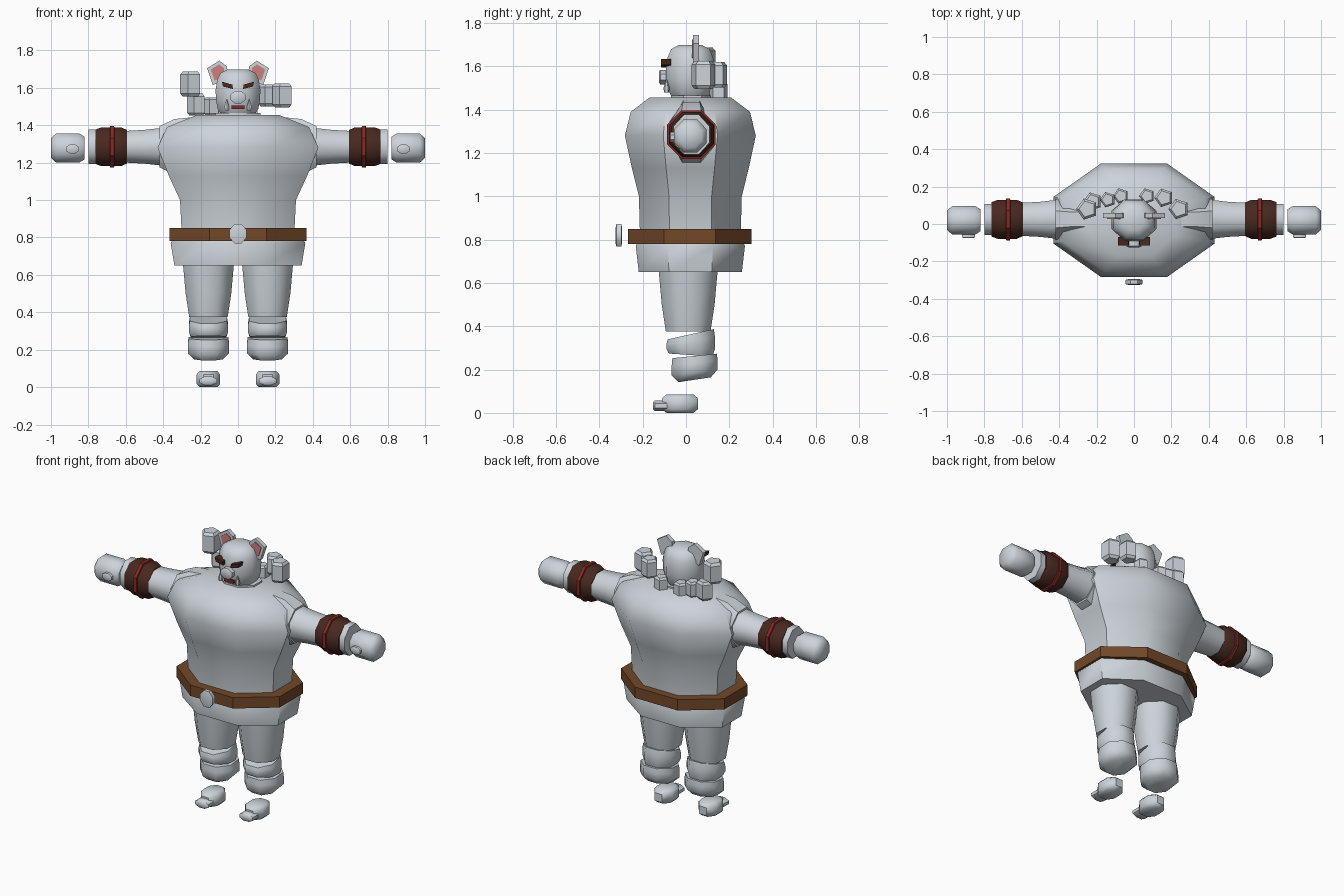
import bpy, bmesh, math
from mathutils import Vector

if "Cube" in bpy.data.objects:
    bpy.data.objects.remove(bpy.data.objects["Cube"])


def material(name, *rgb):
    result = bpy.data.materials.new(name)
    result.use_nodes = True
    result.diffuse_color = (*rgb, 1)
    shader = result.node_tree.nodes["Principled BSDF"]
    shader.inputs["Base Color"].default_value = (*rgb, 1)
    return result


GREY = material("pale grey", 0.61, 0.66, 0.7)
BELT = material("belt brown", 0.17, 0.065, 0.022)
DARK = material("dark brown", 0.065, 0.022, 0.014)
RED = material("deep red", 0.25, 0.022, 0.018)
PINK = material("ear pink", 0.62, 0.21, 0.21)


def loft(name, rings, mat, smooth):
    """Skin equal-length point rings and cap both ends."""
    bm = bmesh.new()
    loops = [[bm.verts.new(point) for point in ring] for ring in rings]
    count = len(loops[0])
    for lower, upper in zip(loops, loops[1:]):
        for i in range(count):
            j = (i + 1) % count
            bm.faces.new((lower[i], lower[j], upper[j], upper[i]))
    bm.faces.new(loops[0])
    bm.faces.new(loops[-1])
    bmesh.ops.recalc_face_normals(bm, faces=bm.faces)
    mesh = bpy.data.meshes.new(name)
    bm.to_mesh(mesh)
    bm.free()
    mesh.materials.append(mat)
    part = bpy.data.objects.new(name, mesh)
    bpy.context.collection.objects.link(part)
    if smooth:
        bpy.ops.object.select_all(action="DESELECT")
        part.select_set(True)
        bpy.context.view_layer.objects.active = part
        bpy.ops.object.shade_smooth_by_angle(angle=math.radians(48))


def stack(name, axis, centre, sections, mat=GREY, sides=8, side=1, smooth=True):
    """Loft polygons along an axis; section = (position, half u, half v, slope along v)."""
    corner = 1 / math.cos(math.pi / sides)
    rings = []
    for position, half_u, half_v, slope in sections:
        ring = []
        for i in range(sides):
            angle = math.tau * (i + 0.5) / sides
            u = half_u * corner * math.cos(angle)
            v = half_v * corner * math.sin(angle)
            w = position + slope * v
            local = {"x": (w, u, v), "y": (u, w, v), "z": (u, v, w)}[axis]
            point = Vector(local) + Vector(centre)
            point.x *= side
            ring.append(point)
        rings.append(ring)
    loft(name, rings, mat, smooth)


def barrel(name, axis, centre, half, taper=(0.75, 0.75), rim=0.25, slopes=(0, 0), **options):
    """Prism with half extents (x, y, z), narrowed and optionally slanted at its ends."""
    index = "xyz".index(axis)
    length = half[index]
    u, v = [size for i, size in enumerate(half) if i != index]
    sections = []
    for t, scale in ((-1, taper[0]), (rim - 1, 1), (1 - rim, 1), (1, taper[1])):
        slope = slopes[0] + (slopes[1] - slopes[0]) * (t + 1) / 2
        sections.append((t * length, u * scale, v * scale, slope))
    stack(name, axis, centre, sections, **options)


def cone(name, axis, centre, profile, depth_ratio=1, **options):
    """Stack described by (position, radius) pairs."""
    sections = [(t, r, r * depth_ratio, 0) for t, r in profile]
    stack(name, axis, centre, sections, **options)


def plate(name, outline, front, back, mat, side):
    """Flat outline (x, z) with thickness along y."""
    rings = [[(x * side, y, z) for x, z in outline] for y in (front, back)]
    loft(name, rings, mat, False)


STRAIGHT = (1, 1)

# Trunk, with the depth following the width
girth = [(0.8, 0.3), (1, 0.31), (1.13, 0.37), (1.28, 0.43), (1.39, 0.38), (1.455, 0.22)]
stack("torso", "z", (0, 0.02, 0), [(z, r, 0.07 + r * 0.54, 0) for z, r in girth])
cone("tunic_skirt", "z", (0, 0.02, 0), [(0.65, 0.34), (0.77, 0.36), (0.8, 0.34)],
     depth_ratio=0.7)
barrel("belt", "z", (0, 0.017, 0.815), (0.367, 0.285, 0.035), taper=STRAIGHT,
       mat=BELT, smooth=False)
barrel("buckle", "y", (0, -0.31, 0.82), (0.045, 0.015, 0.052), taper=(0.7, 0.7))

# Head: a squarish dome
dome = []
for step in range(7):
    angle = step * 0.42 - 1.1
    dome.append((0.13 * math.sin(angle), 0.12 * math.cos(angle) ** 0.4))
cone("head", "z", (0, 0.02, 1.57), dome, depth_ratio=0.94)
barrel("collar", "z", (0, 0.03, 1.445), (0.12, 0.1, 0.02), taper=STRAIGHT)
barrel("muzzle", "y", (0, -0.1, 1.55), (0.04, 0.025, 0.034), taper=(0.7, 1))
barrel("mouth", "y", (0, -0.085, 1.496), (0.034, 0.01, 0.01), taper=STRAIGHT,
       mat=RED, sides=4, smooth=False)

ARM_Y, ARM_Z, LEG_X = 0.025, 1.285, 0.158
arm = (0, ARM_Y, ARM_Z)

for side, tag in ((1, "left_"), (-1, "right_")):
    # Face details
    brow = [(0.027, 1.594), (0.08, 1.607), (0.086, 1.633), (0.03, 1.617)]
    plate(tag + "eyebrow", brow, -0.115, -0.07, DARK, side)
    cone(tag + "tusk", "z", (0.06, -0.09, 1.5), [(-0.02, 0.01), (0, 0.012), (0.04, 0.002)],
         sides=6, side=side)
    ear = [(0.05, 1.65), (0.06, 1.715), (0.1, 1.745), (0.165, 1.705), (0.135, 1.615)]
    plate(tag + "ear", ear, 0.032, 0.06, GREY, side)
    middle = Vector((0.105, 1.685))
    inner = [middle.lerp(Vector(point), 0.66) for point in ear]
    plate(tag + "ear_inside", inner, 0.028, 0.034, PINK, side)

    # Arm
    stack(tag + "shoulder", "x", arm,
          [(0.25, 0.09, 0.157, 0), (0.34, 0.095, 0.148, 0), (0.42, 0.11, 0.11, 0)], side=side)
    cone(tag + "upper_arm", "x", arm, [(0.36, 0.11), (0.5, 0.094), (0.62, 0.087)],
         depth_ratio=0.96, side=side)
    barrel(tag + "bracer", "x", (0.678, ARM_Y, ARM_Z), (0.085, 0.104, 0.104),
           taper=(0.86, 0.88), rim=0.4, mat=DARK, side=side)
    barrel(tag + "bracer_band", "x", (0.673, ARM_Y, ARM_Z), (0.013, 0.112, 0.112),
           taper=(0.9, 0.9), mat=RED, smooth=False, side=side)
    barrel(tag + "cuff", "x", (0.77, ARM_Y, ARM_Z), (0.03, 0.083, 0.092),
           taper=STRAIGHT, side=side)
    barrel(tag + "hand", "x", (0.91, 0.02, 1.278), (0.09, 0.075, 0.077),
           taper=(0.78, 0.68), rim=0.3, side=side)
    barrel(tag + "thumb", "y", (0.885, -0.057, 1.273), (0.034, 0.019, 0.024),
           taper=(0.65, 1), side=side)

    # Leg
    cone(tag + "thigh", "z", (LEG_X, 0.01, 0), [(0.375, 0.103), (0.5, 0.122), (0.7, 0.14)],
         side=side)
    barrel(tag + "knee", "z", (LEG_X, 0.022, 0.315), (0.105, 0.112, 0.048),
           taper=(0.9, 0.95), rim=0.6, slopes=(-0.07, 0.22), side=side)
    barrel(tag + "shin", "z", (LEG_X, 0.04, 0.208), (0.11, 0.106, 0.055),
           taper=(0.7, 0.97), rim=0.6, slopes=(0.15, 0.1), side=side)
    barrel(tag + "foot", "z", (LEG_X, -0.028, 0.0425), (0.063, 0.083, 0.0425),
           rim=0.4, side=side)
    barrel(tag + "toe", "y", (LEG_X, -0.12, 0.033), (0.047, 0.032, 0.024),
           taper=(0.7, 1), side=side)

# Faceted beads around the nape: x, y, z, radius
beads = [(-0.25, 0.08, 1.62, 0.048), (-0.22, 0.12, 1.51, 0.042), (-0.14, 0.13, 1.5, 0.035),
         (-0.07, 0.15, 1.48, 0.035), (0.07, 0.15, 1.48, 0.035), (0.16, 0.14, 1.56, 0.042),
         (0.24, 0.08, 1.56, 0.046)]
for number, (x, y, z, radius) in enumerate(beads, start=1):
    barrel(f"nape_bead_{number}", "z", (x, y, z), (radius, radius, radius * 1.4), sides=5,
           smooth=False)
